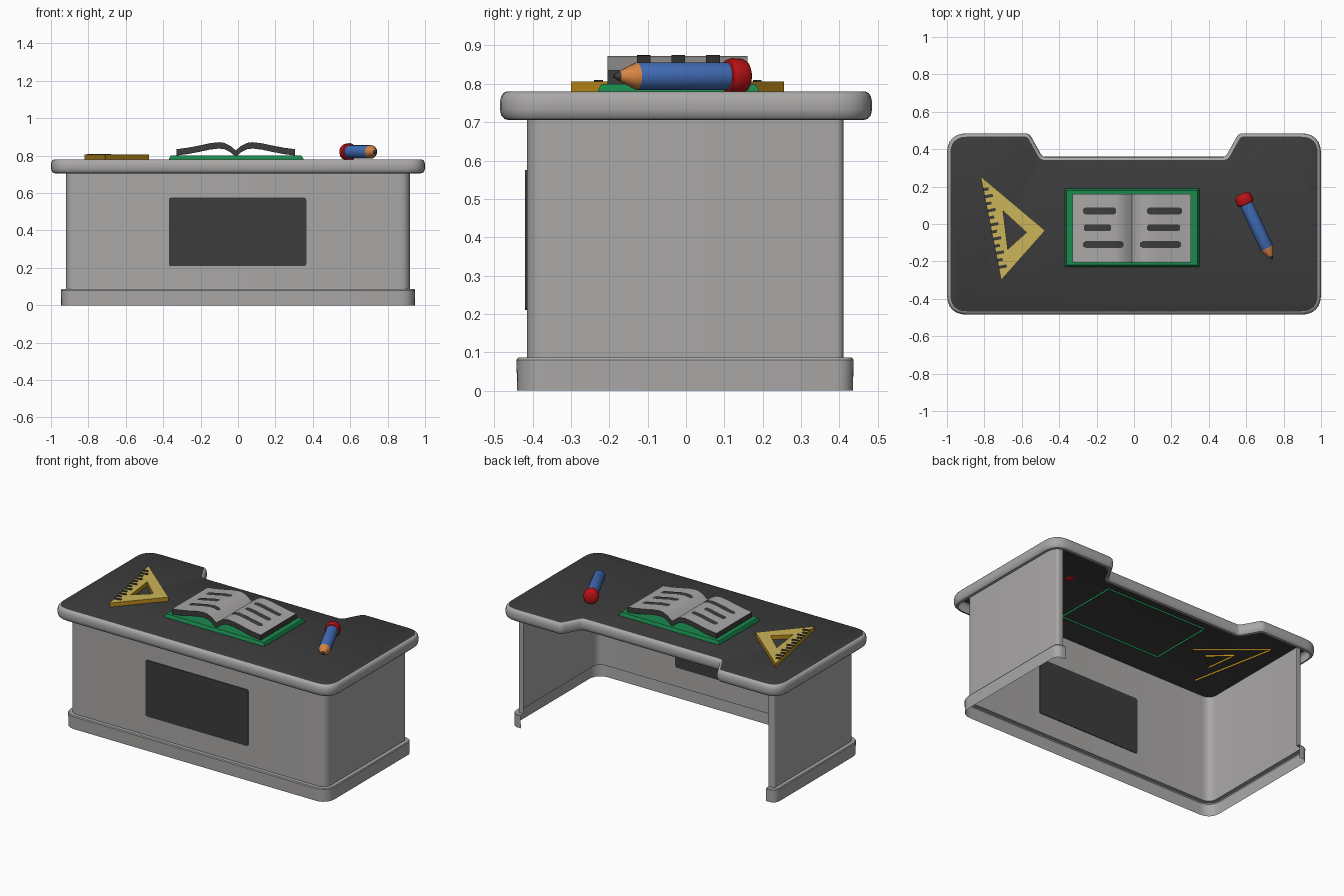
import bpy, math
from mathutils import Vector

if "Cube" in bpy.data.objects:
    bpy.data.objects.remove(bpy.data.objects["Cube"])

# Flat colours
COLOURS = {
    "light_grey": (0.40, 0.39, 0.385), "dark_grey": (0.045, 0.045, 0.045),
    "green": (0.010, 0.25, 0.075), "pale_yellow": (0.60, 0.46, 0.10),
    "amber": (0.52, 0.27, 0.010), "blue": (0.055, 0.155, 0.48),
    "red": (0.50, 0.006, 0.008), "orange": (0.70, 0.24, 0.06),
}
MATS = {}
for name, c in COLOURS.items():
    MATS[name] = bpy.data.materials.new(name)
    MATS[name].diffuse_color = (*c, 1)


def make(name, verts, faces, colours, face_cols=None, angle=35):
    """Create a mesh object; face_cols holds one material index per face."""
    me = bpy.data.meshes.new(name)
    me.from_pydata([tuple(v) for v in verts], [], faces)
    for c in colours:
        me.materials.append(MATS[c])
    for p, i in zip(me.polygons, face_cols or [0] * len(faces)):
        p.material_index = i
    ob = bpy.data.objects.new(name, me)
    bpy.context.collection.objects.link(ob)
    bpy.ops.object.select_all(action='DESELECT')
    ob.select_set(True)
    bpy.context.view_layer.objects.active = ob
    bpy.ops.object.shade_smooth_by_angle(angle=math.radians(angle))
    return ob


def loft(name, rings, colours, bands=None, closed=True, cap_end=None, cap_start=None):
    """Skin a list of rings; bands gives a material index per band."""
    n = len(rings[0])
    verts = [v for r in rings for v in r]
    faces, cols = [], []
    for k in range(len(rings) - 1):
        for i in range(n if closed else n - 1):
            j = (i + 1) % n
            faces.append((k * n + i, k * n + j, (k + 1) * n + j, (k + 1) * n + i))
            cols.append(bands[k] if bands else 0)
    if cap_end is not None:
        faces.append(tuple(range(len(verts) - n, len(verts))))
        cols.append(cap_end)
    if cap_start is not None:
        faces.append(tuple(reversed(range(n))))
        cols.append(cap_start)
    return make(name, verts, faces, colours, cols)


def fillet(corners, closed=True, steps=6):
    """Round the corners (x, y, size) of a 2D path."""
    out, n = [], len(corners)
    for i, (x, y, r) in enumerate(corners):
        p = Vector((x, y))
        if r == 0 or (not closed and i in (0, n - 1)):
            out.append(p)
            continue
        a = p + (Vector(corners[i - 1][:2]) - p).normalized() * r
        b = p + (Vector(corners[(i + 1) % n][:2]) - p).normalized() * r
        for s in range(steps + 1):
            t = s / steps
            out.append(a * (1 - t) ** 2 + p * 2 * t * (1 - t) + b * t * t)
    return out


def ring(path, inset, z, closed=True):
    """Offset a counter-clockwise path inwards and lift it to z."""
    out, n = [], len(path)
    for i, p in enumerate(path):
        a = path[i - 1] if closed or i else None
        b = path[(i + 1) % n] if closed or i < n - 1 else None
        norms = [Vector((-(e.y), e.x)).normalized()
                 for e in ((p - a) if a else None, (b - p) if b else None) if e]
        m = sum(norms, Vector((0, 0)))
        m = m / m.length_squared * len(norms) if len(norms) == 2 else m
        q = p + m * inset
        out.append((q.x, q.y, z))
    return out


# Desk top: rounded light rim around a dark sheet, notched at the back
half = [(1, -.485, .11), (1, .485, .11), (.56, .485, .025), (.49, .36, .015)]
outline = fillet(half + [(-x, y, r) for x, y, r in reversed(half)])
profile = [(.026, .705), (.012, .708), (.003, .718), (0, .733),
           (0, .752), (.003, .767), (.009, .776), (.018, .78)]
loft("desk_top", [ring(outline, i, z) for i, z in profile],
     ["light_grey", "dark_grey"], cap_end=1)

# Desk body: U-shaped wall with a ledge and plinth, open at the back
half = [(.92, -.415, .06), (.92, .41, .02), (.88, .41, 0)]
wall = fillet([(-x, y, r) for x, y, r in reversed(half)] + half, closed=False)
loft("desk_body", [ring(wall, i, z, False) for i, z in
                   ((-.025, 0), (-.027, .08), (-.023, .086), (0, .086), (0, .779))],
     ["light_grey"], closed=False)

# Dark front panel, seen from both sides of the wall
panel = fillet([(-.37, .21, .012), (.365, .21, .012), (.365, .575, .012), (-.37, .575, .012)])
loft("front_panel", [[(p.x, y, p.y) for p in panel] for y in (-.411, -.419)],
     ["dark_grey"], cap_end=0, cap_start=0)

# Book cover: tapered slab, open underneath
box = [Vector(p) for p in ((-.37, -.23), (.35, -.23), (.35, .19), (-.37, .19))]
loft("book_cover", [ring(box, i, z) for i, z in ((0, .768), (0, .782), (.01, .80))],
     ["green"], cap_end=0)

# Open pages: curved slab with light top and dark edges
CX = -.012
CURVE = [(0, .828), (.03, .853), (.06, .868), (.09, .872),
         (.14, .866), (.2, .853), (.26, .842), (.318, .834)]


def page_z(x):
    u = abs(x - CX)
    for (u0, z0), (u1, z1) in zip(CURVE, CURVE[1:]):
        if u <= u1:
            return z0 + (z1 - z0) * (u - u0) / (u1 - u0)
    return CURVE[-1][1]


xs = [CX - u for u, z in reversed(CURVE)] + [CX + u for u, z in CURVE[1:]]
top = [(x, page_z(x)) for x in xs]
n = len(top)
section = [(x, z - .034) for x, z in top] + top[::-1]
bands = [1] * (n - 1) + [1] + [0] * (n - 1) + [1]
verts = [(x, y, z) for y in (.16, -.205) for x, z in section]
m = len(section)
faces = [(i, (i + 1) % m, m + (i + 1) % m, m + i) for i in range(m)]
faces = [f[::-1] for f in faces]
for i in range(n - 1):  # front and back edges
    q = (i, i + 1, m - 2 - i, m - 1 - i)
    faces += [q[::-1], tuple(m + k for k in q)]
make("book_pages", verts, [f[::-1] if k < m else f for k, f in enumerate(faces)],
     ["light_grey", "dark_grey"], bands + [1] * (2 * (n - 1)))

# Ruled lines on the pages
LINES = [(-.272, -.095, .07), (-.268, -.122, -.02), (-.272, -.055, -.11),
         (.07, .257, .07), (.07, .247, -.02), (.033, .252, -.11)]
for k, (x0, x1, y) in enumerate(LINES):
    cols = 16
    vs, fs = [], []
    for i in range(cols + 1):
        x = x0 + (x1 - x0) * i / cols
        w = .018 * (.55 if i in (0, cols) else 1)
        vs += [(x, y - w, page_z(x) + .003), (x, y + w, page_z(x) + .003)]
        if i:
            a = 2 * i - 2
            fs.append((a, a + 2, a + 3, a + 1))
    make(f"page_line_{k + 1}", vs, fs, ["dark_grey"])

# Set square with a triangular hole, open underneath
outer = [(-.82, .255), (-.71, -.30), (-.475, -.035)]
inner = [(-.70, .07), (-.675, -.135), (-.575, -.045)]
loft("set_square", [[(*p, z) for p in tri] for tri, z in
                    ((outer, .768), (outer, .806), (inner, .806), (inner, .768))],
     ["amber", "pale_yellow"], bands=[0, 1, 0])

# Measuring ticks along the long edge of the set square
a, b = Vector(outer[0]), Vector(outer[1])
along = (b - a).normalized()
across = Vector((-along.y, along.x))
vs, fs = [], []
for k in range(12):
    c = a + (b - a) * (.13 + .068 * k)
    length = .045 if k % 2 else .03
    base = len(vs)
    for z in (.804, .810):
        for s, t in ((-1, 0), (1, 0), (1, 1), (-1, 1)):
            p = c + along * s * .008 + across * (t * length - .001)
            vs.append((p.x, p.y, z))
    fs.append(tuple(base + i for i in (4, 5, 6, 7)))
    fs += [(base + i, base + (i + 1) % 4, base + 4 + (i + 1) % 4, base + 4 + i)
           for i in range(4)]
make("set_square_ticks", vs, fs, ["dark_grey"])

# Pencil: eraser, barrel, sharpened wood and lead lofted along one axis
start = Vector((.575, .16, .82))
d = Vector((.425, -.905, 0)).normalized()
u = Vector((0, 0, 1))
v = d.cross(u)
stations = [(0, .028), (.006, .039), (.017, .045), (.045, .047), (.058, .043), (.06, .036),
            (.32, .036), (.368, .013), (.384, .004)]
rings = []
for t, r in stations:
    rings.append([start + d * t + (u * math.cos(w) + v * math.sin(w)) * r
                  for w in (2 * math.pi * i / 20 for i in range(20))])
loft("pencil", rings, ["red", "blue", "orange", "dark_grey"],
     bands=[0, 0, 0, 0, 0, 1, 2, 3], cap_end=3, cap_start=0)

for m in bpy.data.materials:
    if m.users and not m.is_grease_pencil:
        m.use_nodes = True
        m.node_tree.nodes["Principled BSDF"].inputs["Base Color"].default_value = m.diffuse_color
